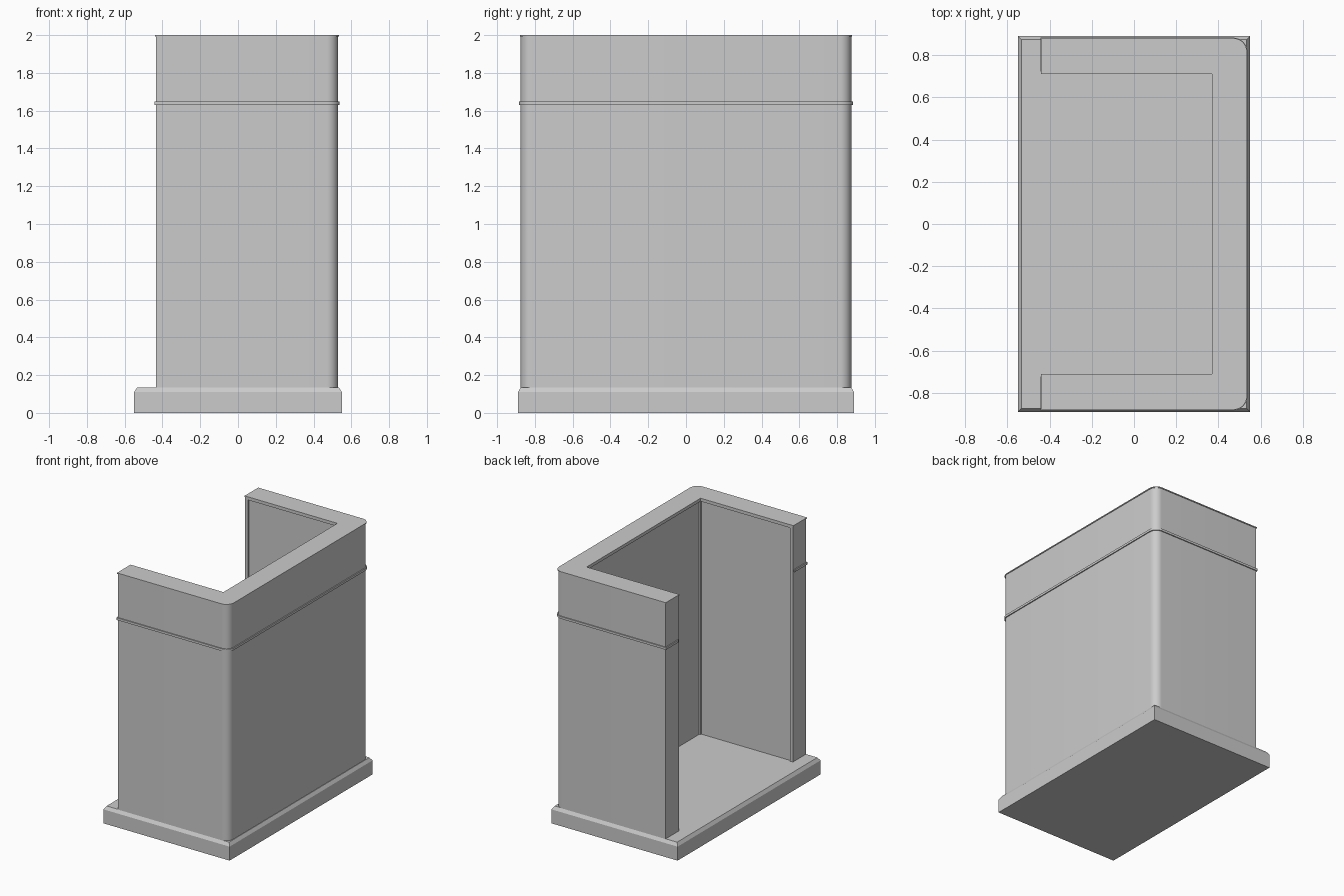
import bpy, bmesh, math

cube = bpy.data.objects.get("Cube")
if cube:
    bpy.data.objects.remove(cube, do_unlink=True)

grey = bpy.data.materials.new("plain_grey")
grey.use_nodes = True
colour = (0.6, 0.6, 0.6, 1)
grey.diffuse_color = colour
grey.node_tree.nodes["Principled BSDF"].inputs["Base Color"].default_value = colour


def finish(bm, name, smooth=False):
    bmesh.ops.recalc_face_normals(bm, faces=bm.faces)
    mesh = bpy.data.meshes.new(name)
    bm.to_mesh(mesh)
    bm.free()
    mesh.materials.append(grey)
    obj = bpy.data.objects.new(name, mesh)
    bpy.context.collection.objects.link(obj)
    if smooth:
        bpy.ops.object.select_all(action='DESELECT')
        obj.select_set(True)
        bpy.context.view_layer.objects.active = obj
        bpy.ops.object.shade_smooth_by_angle(angle=math.radians(30))
    return obj


def prism(name, outline, z0, z1, smooth=False):
    """Extrude a flat outline upward."""
    bm = bmesh.new()
    face = bm.faces.new([bm.verts.new((x, y, z0)) for x, y in outline])
    up = bmesh.ops.extrude_face_region(bm, geom=[face])
    verts = [g for g in up["geom"] if isinstance(g, bmesh.types.BMVert)]
    bmesh.ops.translate(bm, verts=verts, vec=(0, 0, z1 - z0))
    return finish(bm, name, smooth)


def u_outline(grow, inner_x, inner_y, radius=0.06, steps=10):
    """U-shaped plan, open toward -x, with rounded outer corners."""
    end, x, y = -0.435 - grow, 0.53 + grow, 0.875 + grow
    r = radius + grow
    arc = [(x - r + r * math.sin(a), y - r + r * math.cos(a))
           for a in (math.pi / 2 * i / steps for i in range(steps + 1))]
    half = [(inner_x, inner_y), (end, inner_y), (end, y)] + arc
    return half + [(px, -py) for px, py in reversed(half)]


def box_outline(x0, x1, y0, y1):
    return [(x0, y0), (x1, y0), (x1, y1), (x0, y1)]


# Plinth with a chamfered top rim
bm = bmesh.new()
loops = []
for inset, z in ((0, 0), (0, 0.11), (0.016, 0.135)):
    x, y = 0.55 - inset, 0.89 - inset
    loops.append([bm.verts.new((px, py, z)) for px, py in box_outline(-x, x, -y, y)])
for low, high in zip(loops, loops[1:]):
    for i in range(4):
        j = (i + 1) % 4
        bm.faces.new((low[i], low[j], high[j], high[i]))
bm.faces.new(loops[0])
bm.faces.new(loops[-1])
finish(bm, "plinth")

# Three-sided wall, moulding band and thin coping
prism("wall", u_outline(0, 0.382, 0.722), 0.13, 1.992, True)
prism("moulding_band", u_outline(0.008, 0.39, 0.723), 1.63, 1.648, True)
prism("coping", u_outline(0.005, 0.37, 0.71), 1.992, 2.0, True)

# Slim frame around the inner panels
prism("rear_top_strip", box_outline(0.37, 0.385, -0.71, 0.71), 1.975, 1.993)
for side, s in (("front", -1), ("back", 1)):
    y0, y1 = sorted((s * 0.71, s * 0.725))
    prism(side + "_top_strip", box_outline(-0.435, 0.385, y0, y1), 1.975, 1.993)
    prism(side + "_jamb_strip", box_outline(-0.435, -0.41, y0, y1), 0.13, 1.975)
    prism(side + "_corner_strip", box_outline(0.37, 0.385, y0, y1), 0.13, 1.975)
